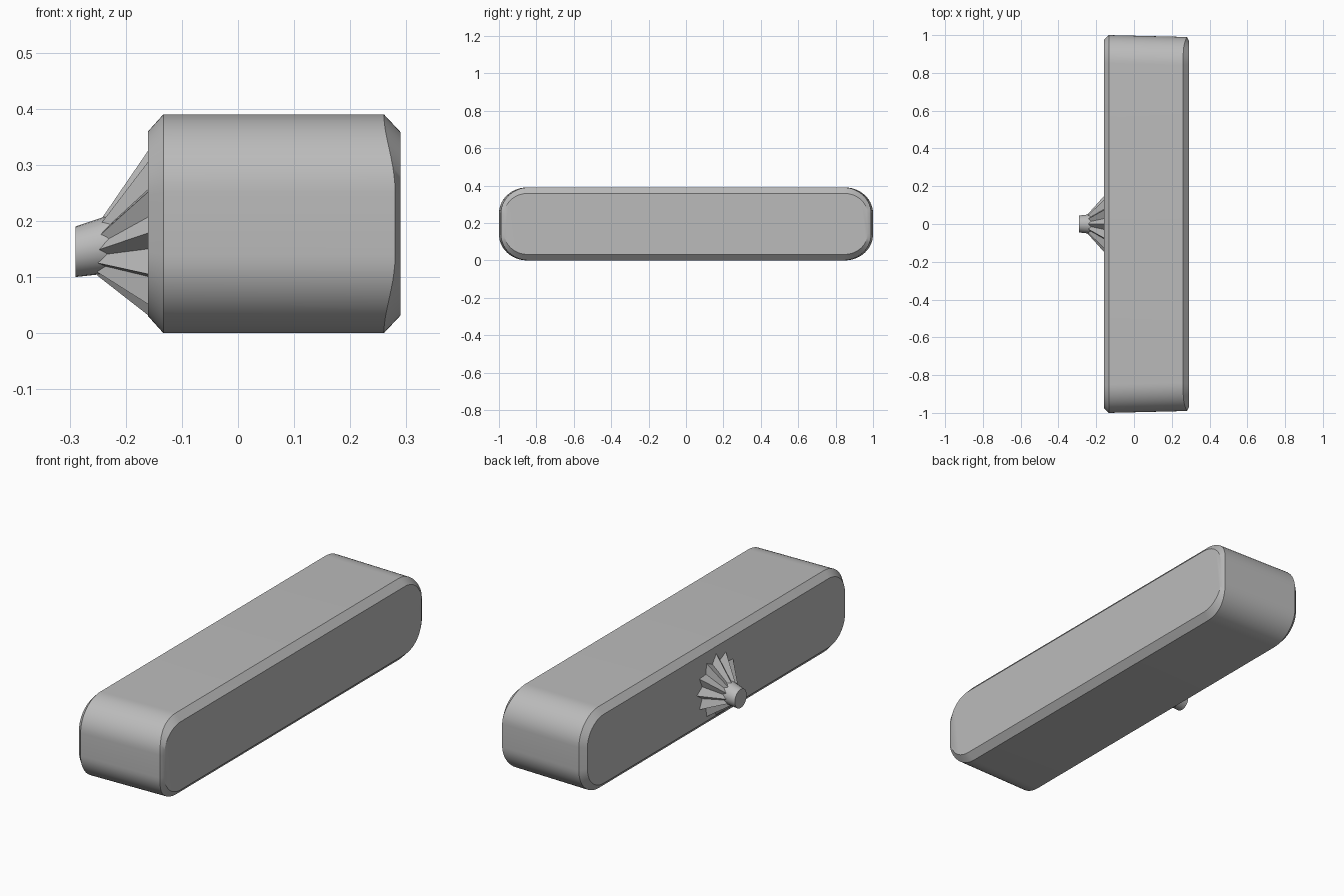
import bpy, bmesh, math

if "Cube" in bpy.data.objects:
    bpy.data.objects.remove(bpy.data.objects["Cube"], do_unlink=True)

GREY = (0.5, 0.5, 0.5, 1)
grey = bpy.data.materials.new("plain grey")
grey.use_nodes = True
grey.diffuse_color = GREY
grey.node_tree.nodes["Principled BSDF"].inputs["Base Color"].default_value = GREY


def loft(name, rings, smooth_angle):
    """Skin a list of equal-length point rings and cap both ends."""
    bm = bmesh.new()
    loops = [[bm.verts.new(p) for p in ring] for ring in rings]
    n = len(loops[0])
    for a, b in zip(loops, loops[1:]):
        for i in range(n):
            j = (i + 1) % n
            bm.faces.new((a[i], a[j], b[j], b[i]))
    bm.faces.new(loops[0])
    bm.faces.new(loops[-1])
    bmesh.ops.recalc_face_normals(bm, faces=bm.faces)
    mesh = bpy.data.meshes.new(name)
    bm.to_mesh(mesh)
    bm.free()
    mesh.materials.append(grey)
    obj = bpy.data.objects.new(name, mesh)
    bpy.context.collection.objects.link(obj)
    bpy.ops.object.select_all(action='DESELECT')
    obj.select_set(True)
    bpy.context.view_layer.objects.active = obj
    bpy.ops.object.shade_smooth_by_angle(angle=math.radians(smooth_angle))
    return obj


MID_Z = 0.195


def bar_ring(x, half_y, half_z, ry, rz, bulge=0.0, steps=14):
    """Rounded rectangle; bulge pushes the flat ends along x."""
    ring = []
    for quarter in range(4):
        sy = 1 if quarter in (0, 3) else -1
        sz = 1 if quarter < 2 else -1
        for k in range(steps + 1):
            a = math.pi / 2 * (quarter + k / steps)
            y = sy * (half_y - ry) + ry * math.cos(a)
            z = sz * (half_z - rz) + rz * math.sin(a)
            push = bulge * max(0, abs(math.cos(a))) ** 4
            ring.append((x + push, y, MID_Z + z))
    return ring


# Long bar with rounded ends and chamfered rims
loft("bar_body", [
    bar_ring(-0.16, 0.974, 0.165, 0.125, 0.115),
    bar_ring(-0.133, 1.0, 0.195, 0.15, 0.14),
    bar_ring(0.26, 0.99, 0.195, 0.15, 0.14, bulge=0.02),
    bar_ring(0.29, 0.972, 0.163, 0.125, 0.115),
], 30)


def star_ring(x, z, outer, inner, points=12):
    """Ring alternating between ridge and groove radius."""
    ring = []
    for i in range(points * 2):
        r = inner if i % 2 else outer
        a = math.pi * i / points
        ring.append((x, r * math.cos(a), z + r * math.sin(a)))
    return ring


# Fluted cone flaring from the nozzle onto the bar
loft("fluted_cone", [
    star_ring(-0.25, 0.148, 0.046, 0.036),
    star_ring(-0.15, 0.182, 0.158, 0.118),
], 15)

# Short round nozzle
loft("nozzle", [
    star_ring(-0.29, 0.145, 0.045, 0.045),
    star_ring(-0.20, 0.165, 0.055, 0.055),
], 30)
